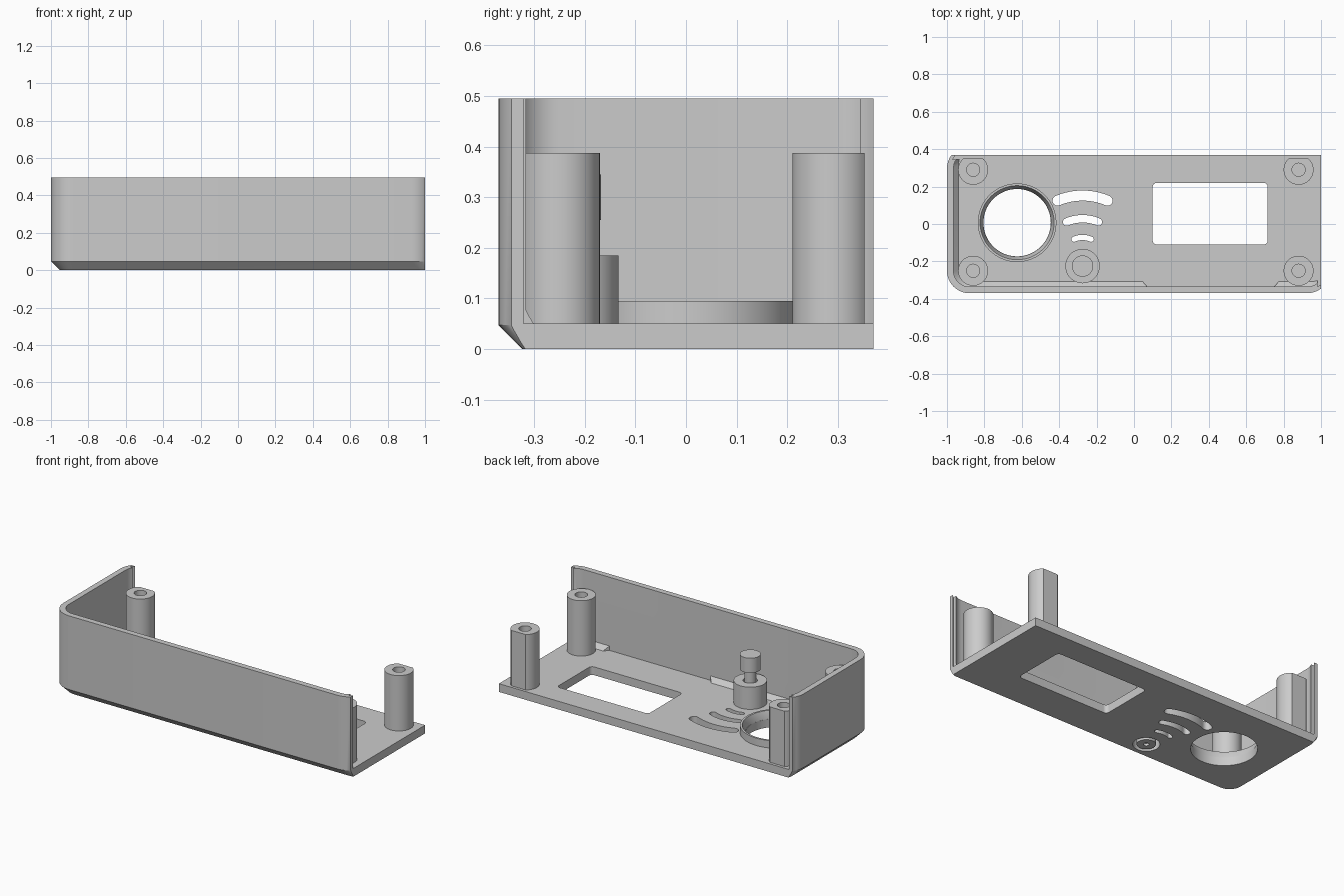
import bpy, bmesh
from math import sin, cos, pi, radians

if "Cube" in bpy.data.objects:
    bpy.data.objects.remove(bpy.data.objects["Cube"], do_unlink=True)

grey = bpy.data.materials.new("plain_grey")
grey.use_nodes = True
grey.diffuse_color = (0.6, 0.6, 0.6, 1)
grey.node_tree.nodes["Principled BSDF"].inputs["Base Color"].default_value = (0.6, 0.6, 0.6, 1)


def make(name, bm):
    bmesh.ops.remove_doubles(bm, verts=bm.verts, dist=1e-5)
    bmesh.ops.recalc_face_normals(bm, faces=bm.faces)
    mesh = bpy.data.meshes.new(name)
    bm.to_mesh(mesh)
    bm.free()
    mesh.materials.append(grey)
    obj = bpy.data.objects.new(name, mesh)
    bpy.context.collection.objects.link(obj)
    return obj


def loft(name, sections):
    """Closed solid through equal-length outlines, each given as (points, z)."""
    bm = bmesh.new()
    rings = [[bm.verts.new((x, y, z)) for x, y in pts] for pts, z in sections]
    for a, b in zip(rings, rings[1:]):
        for i in range(len(a)):
            j = (i + 1) % len(a)
            bm.faces.new((a[i], a[j], b[j], b[i]))
    bm.faces.new(rings[0][::-1])
    bm.faces.new(rings[-1])
    return make(name, bm)


def lathe(name, profile, x, y, steps=48, flat_y=None):
    bm = bmesh.new()
    verts = [bm.verts.new((r, 0, z)) for r, z in profile]
    edges = [bm.edges.new(pair) for pair in zip(verts, verts[1:])]
    bmesh.ops.spin(bm, geom=verts + edges, axis=(0, 0, 1), cent=(0, 0, 0),
                   angle=2 * pi, steps=steps)
    for v in bm.verts:
        v.co.x += x
        v.co.y += y
        if flat_y is not None:
            v.co.y = min(v.co.y, flat_y)
    return make(name, bm)


def arc(cx, cy, r, a0, a1, n):
    return [(cx + r * cos(a0 + (a1 - a0) * i / n), cy + r * sin(a0 + (a1 - a0) * i / n))
            for i in range(n + 1)]


def rounded(x0, y0, x1, y1, r, back_right_r=None, n=10):
    s = r if back_right_r is None else back_right_r
    return (arc(x0 + r, y0 + r, r, pi, 1.5 * pi, n) + arc(x1 - r, y0 + r, r, 1.5 * pi, 2 * pi, n)
            + arc(x1 - s, y1 - s, s, 0, pi / 2, n) + arc(x0 + r, y1 - r, r, pi / 2, pi, n))


def box(x0, y0, z0, x1, y1, z1):
    pts = [(x0, y0), (x1, y0), (x1, y1), (x0, y1)]
    return loft("cutter", [(pts, z0), (pts, z1)])


def boolean(target, cutter, operation="DIFFERENCE"):
    mod = target.modifiers.new("cut", "BOOLEAN")
    mod.operation, mod.solver, mod.object = operation, "EXACT", cutter
    bpy.context.view_layer.objects.active = target
    bpy.ops.object.modifier_apply(modifier=mod.name)
    bpy.data.objects.remove(cutter, do_unlink=True)


FLOOR, TOP, CH, IN = 0.05, 0.495, 0.047, 0.027
X1, Y1, SHARP = 1.047, 0.417, 0.004

# Case: chamfered, rounded tray
outer = rounded(-1, -0.37, X1, Y1, 0.12, SHARP)
base = rounded(-1 + CH, -0.37 + CH, X1, Y1, 0.075, SHARP)
case = loft("case_shell", [(base, 0), (outer, CH), (outer, TOP)])

# Cavity with a small bevel along the floor
inner = rounded(-0.965, -0.335, X1 - 0.035, Y1 - 0.035, 0.085, SHARP)
inner_low = rounded(-0.965 + IN, -0.335 + IN, X1 - 0.035, Y1 - 0.035, 0.06, SHARP)
boolean(case, loft("cutter", [(inner_low, FLOOR), (inner, FLOOR + IN), (inner, 0.6)]))

# Relief in the front floor bevel, with slanted ends
relief = [(0.07, -0.335), (0.75, -0.335), (0.78, -0.3), (0.04, -0.3)]
boolean(case, loft("cutter", [(relief, FLOOR), (relief, 0.2)]))

# Open the right end and the back
boolean(case, box(-2, -2, -1, 1, 0.37, 1), "INTERSECT")

# Stepped ends on the two walls
step = rounded(-0.982, -0.352, X1 - 0.018, Y1 - 0.018, 0.102, SHARP)
for limits in ((0.98, -1, 0, 2, 0, 1), (-2, 0.345, 0, 0, 2, 1)):
    cutter = loft("cutter", [(step, FLOOR), (step, 0.6)])
    boolean(cutter, box(*limits), "INTERSECT")
    boolean(case, cutter)

# Openings in the floor: screen window, round port, button hole, curved slots
BUTTON, PORT = (-0.275, -0.225), (-0.625, 0.007)
openings = [rounded(0.1, -0.11, 0.715, 0.22, 0.022),
            arc(*PORT, 0.18, 0, 2 * pi * 63 / 64, 63),
            arc(*BUTTON, 0.073, 0, 2 * pi * 47 / 48, 47)]
HALF = radians(23)
for radius, w in ((0.342, 0.027), (0.218, 0.02), (0.118, 0.014)):
    a0, a1 = pi / 2 - HALF, pi / 2 + HALF
    cx, cy = -0.275, -0.19
    ends = [(cx + radius * cos(a), cy + radius * sin(a)) for a in (a0, a1)]
    openings.append(arc(cx, cy, radius + w, a0, a1, 16)
                    + arc(*ends[1], w, a1, a1 + pi, 8)[1:-1]
                    + arc(cx, cy, radius - w, a1, a0, 16)
                    + arc(*ends[0], w, a0 + pi, a0 + 2 * pi, 8)[1:-1])
for outline in openings:
    boolean(case, loft("cutter", [(outline, -0.1), (outline, 0.12)]))

parts = [case]

# Screw posts, the back pair flattened on the open side
post = [(0.08, 0.04), (0.08, 0.387), (0.035, 0.387), (0.035, 0.1), (0, 0.1)]
for side, x in (("right", -0.86), ("left", 0.88)):
    parts.append(lathe("front_%s_post" % side, post, x, -0.25))
    parts.append(lathe("back_%s_post" % side, post, x, 0.29, flat_y=0.353))

# Collar round the port
parts.append(lathe("port_collar", [(0.21, 0.04), (0.21, 0.095), (0.198, 0.095),
                                   (0.181, FLOOR), (0.181, 0.04), (0.21, 0.04)], *PORT, steps=64))

# Button guide and push button
parts.append(lathe("button_guide", [(0.092, 0.04), (0.092, 0.185), (0.04, 0.185), (0.04, 0.15),
                                    (0.074, 0.15), (0.074, 0.04), (0.092, 0.04)], *BUTTON))
parts.append(lathe("push_button", [(0, 0.015), (0.015, 0.015), (0.015, 0), (0.052, 0),
                                   (0.052, 0.13), (0.033, 0.13), (0.033, 0.255),
                                   (0.057, 0.255), (0.057, 0.345), (0, 0.345)], *BUTTON))

# Smooth curved walls, keep edges sharp
bpy.ops.object.select_all(action="DESELECT")
for obj in parts:
    obj.select_set(True)
bpy.context.view_layer.objects.active = case
bpy.ops.object.shade_smooth_by_angle(angle=radians(25))
